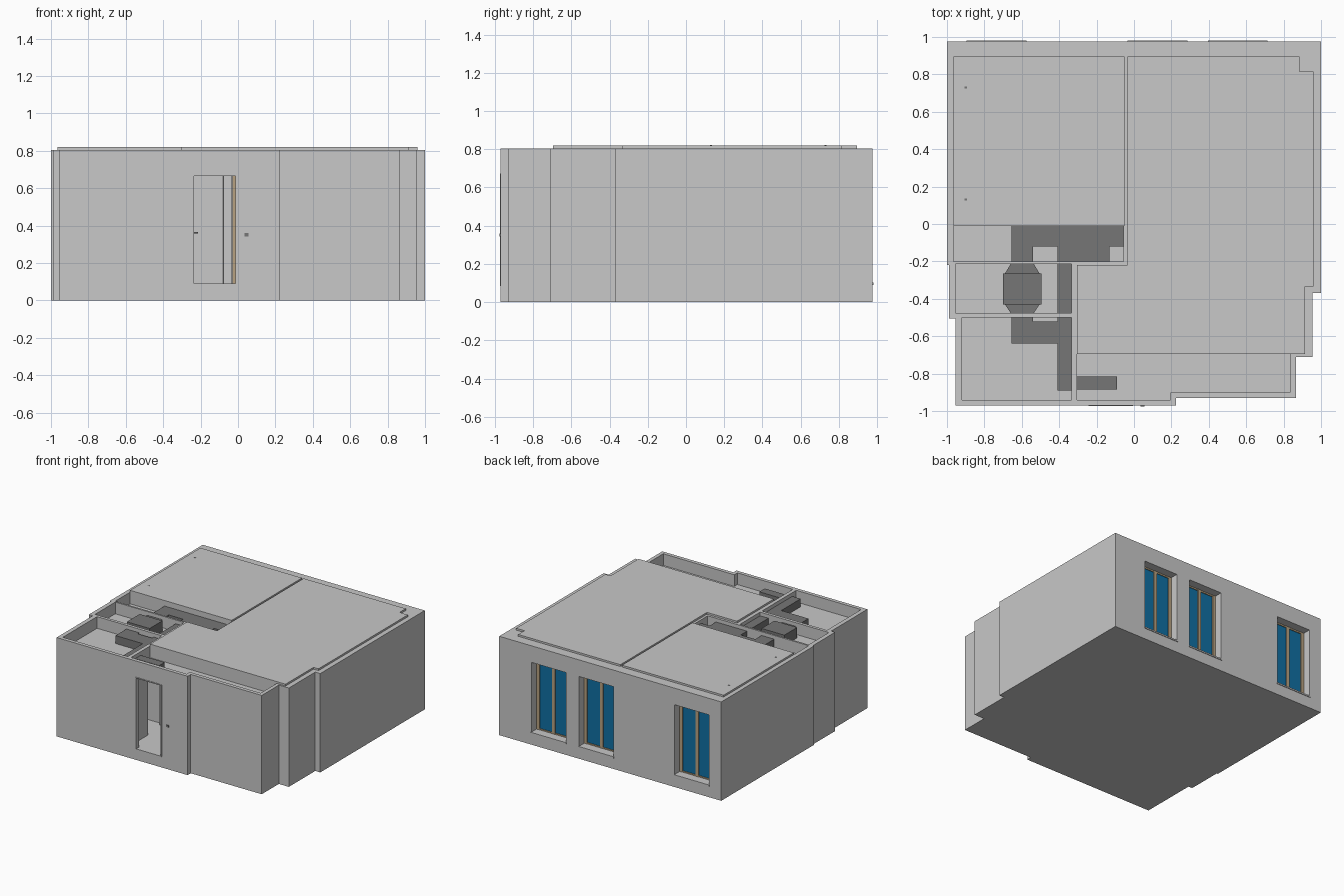
import bpy, bmesh

if "Cube" in bpy.data.objects:
    bpy.data.objects.remove(bpy.data.objects["Cube"], do_unlink=True)


def material(name, rgb):
    m = bpy.data.materials.new(name)
    m.use_nodes = True
    m.diffuse_color = (*rgb, 1)
    m.node_tree.nodes["Principled BSDF"].inputs["Base Color"].default_value = (*rgb, 1)
    return m


PLASTER = material("light grey plaster", (0.58, 0.58, 0.58))
METAL = material("dark grey duct", (0.18, 0.18, 0.18))
GLASS = material("blue glass", (0.005, 0.16, 0.37))
WOOD = material("tan wood", (0.48, 0.36, 0.22))

FLOOR, LOW, TOP, SLAB, HEAD = 0.09, 0.71, 0.805, 0.82, 0.67


def prism(name, points, z0, z1, mat):
    """Extrude a plan outline between two heights."""
    bm = bmesh.new()
    face = bm.faces.new([bm.verts.new((x, y, z0)) for x, y in points])
    ext = bmesh.ops.extrude_face_region(bm, geom=[face])
    for v in ext["geom"]:
        if isinstance(v, bmesh.types.BMVert):
            v.co.z = z1
    bmesh.ops.recalc_face_normals(bm, faces=bm.faces)
    mesh = bpy.data.meshes.new(name)
    bm.to_mesh(mesh)
    bm.free()
    mesh.materials.append(mat)
    ob = bpy.data.objects.new(name, mesh)
    bpy.context.collection.objects.link(ob)
    return ob


def rect(x0, x1, y0, y1):
    return [(x0, y0), (x1, y0), (x1, y1), (x0, y1)]


def box(name, x0, x1, y0, y1, z0, z1, mat):
    return prism(name, rect(x0, x1, y0, y1), z0, z1, mat)


# Plan outlines
outer = [(-1, 0.975), (1, 0.975), (1, -0.37), (0.955, -0.37), (0.955, -0.71),
         (0.865, -0.71), (0.865, -0.93), (0.225, -0.93), (0.225, -0.97),
         (-0.955, -0.97), (-0.955, -0.505), (-0.99, -0.505), (-0.99, -0.22), (-1, -0.22)]
bedroom = rect(-0.965, -0.05, -0.01, 0.895)
living = [(-0.035, 0.895), (0.885, 0.895), (0.885, 0.815), (0.96, 0.815), (0.96, -0.335),
          (0.915, -0.335), (0.915, -0.695), (-0.305, -0.695), (-0.305, -0.22), (-0.035, -0.22)]
entrance = [(-0.305, -0.695), (0.835, -0.695), (0.835, -0.9), (0.195, -0.9),
            (0.195, -0.94), (-0.305, -0.94)]
living_open = living[:7] + entrance[1:] + living[8:]
closet = rect(-0.965, -0.055, -0.2, -0.01)
bathroom = rect(-0.955, -0.335, -0.475, -0.215)
kitchen = rect(-0.92, -0.335, -0.94, -0.5)
closet_low = rect(-0.965, -0.055, -0.2, -0.03)
windows = [(-0.89, -0.58), (-0.03, 0.28), (0.4, 0.71)]
door = (-0.24, -0.01)

# Walls: solid block with rooms and openings cut out
walls = prism("walls", outer, 0, TOP, PLASTER)
cuts = [(p, FLOOR, 1) for p in (bedroom, living_open, bathroom, kitchen)]
cuts += [(closet_low, FLOOR, LOW), (closet, LOW - 0.02, 1)]
cuts += [(rect(a, b, 0.85, 1.1), FLOOR, HEAD) for a, b in windows]
cuts += [(rect(*door, -1.1, -0.92), FLOOR, HEAD),
         (rect(-0.36, -0.28, -0.72, -0.53), FLOOR, HEAD)]
cutters = []
for points, z0, z1 in cuts:
    c = prism("cutter", points, z0, z1, PLASTER)
    c.hide_render = True
    mod = walls.modifiers.new("cut", "BOOLEAN")
    mod.operation, mod.solver, mod.object = "DIFFERENCE", "EXACT", c
    cutters.append(c)
bpy.context.view_layer.update()
cut_mesh = bpy.data.meshes.new_from_object(
    walls.evaluated_get(bpy.context.evaluated_depsgraph_get()))
walls.modifiers.clear()
walls.data = cut_mesh
for c in cutters:
    bpy.data.objects.remove(c, do_unlink=True)

# Ceilings: thick raised slabs and dropped panels
prism("bedroom_ceiling", bedroom, LOW - 0.01, SLAB, PLASTER)
prism("living_ceiling", living, LOW - 0.01, SLAB, PLASTER)
for name, plan in (("entrance", entrance), ("closet", closet),
                   ("bathroom", bathroom), ("kitchen", kitchen)):
    prism(name + "_dropped_ceiling", plan, LOW - 0.01, LOW, PLASTER)

# Ventilation ducts above the dropped ceilings
ducts = [(-0.655, -0.055, -0.12, -0.01), (-0.655, -0.54, -0.2, -0.12),
         (-0.41, -0.13, -0.2, -0.12), (-0.41, -0.335, -0.475, -0.215),
         (-0.41, -0.335, -0.89, -0.5), (-0.655, -0.41, -0.64, -0.52),
         (-0.655, -0.54, -0.52, -0.5), (-0.305, -0.09, -0.885, -0.815)]
for d in ducts:
    box("duct", *d, LOW, 0.775, METAL)
box("air_unit", -0.7, -0.495, -0.43, -0.265, LOW, 0.795, METAL)
for wide, narrow in ((-0.265, -0.215), (-0.43, -0.475)):
    prism("air_unit_collar", [(-0.69, wide), (-0.505, wide), (-0.535, narrow), (-0.66, narrow)],
          LOW, 0.775, METAL)

# Windows: wooden frame, two panes and a projecting sill
for a, b in windows:
    mid = (a + b) / 2
    for x in (a + 0.013, mid, b - 0.013):
        box("window_stile", x - 0.013, x + 0.013, 0.885, 0.91, FLOOR, HEAD, WOOD)
    for z in (FLOOR + 0.01, HEAD - 0.012):
        box("window_rail", a, b, 0.885, 0.908, z, z + 0.012, WOOD)
    for x0, x1 in ((a + 0.026, mid - 0.013), (mid + 0.013, b - 0.026)):
        box("window_pane", x0, x1, 0.895, 0.902, FLOOR, HEAD, GLASS)
    box("window_sill", a - 0.005, b + 0.005, 0.9, 0.98, FLOOR, FLOOR + 0.012, PLASTER)

# Entrance trim, bell and inner door
for x in door:
    box("door_jamb", x - 0.004, x + 0.004, -0.974, -0.935, FLOOR, HEAD, PLASTER)
box("door_head", door[0], door[1], -0.974, -0.935, HEAD - 0.004, HEAD + 0.004, PLASTER)
box("door_threshold", door[0], door[1], -0.974, -0.935, FLOOR - 0.005, FLOOR + 0.002, PLASTER)
box("door_bell", 0.036, 0.056, -0.976, -0.968, 0.343, 0.36, METAL)
box("inner_door", -0.29, -0.08, -0.228, -0.219, FLOOR, HEAD, PLASTER)
box("inner_door_edge", -0.082, -0.076, -0.229, -0.219, FLOOR, HEAD, METAL)
box("inner_door_handle", -0.238, -0.215, -0.24, -0.228, 0.357, 0.366, METAL)

# Small ceiling fittings
for y in (0.13, 0.73):
    box("ceiling_fitting", -0.905, -0.893, y - 0.005, y + 0.005, SLAB - 0.005, SLAB + 0.002, METAL)
